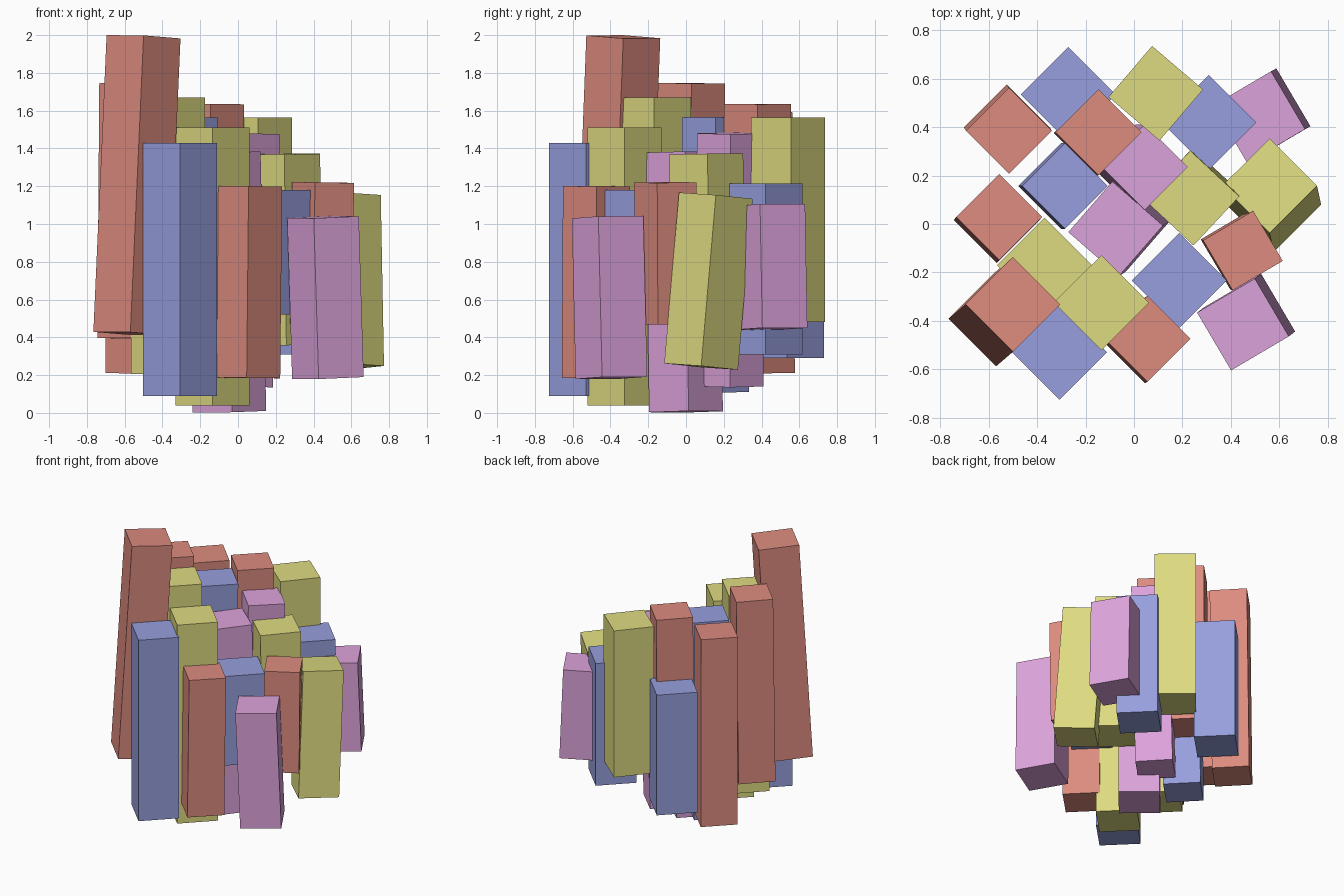
import bpy, bmesh, math
from mathutils import Vector, Matrix

if "Cube" in bpy.data.objects:
    bpy.data.objects.remove(bpy.data.objects["Cube"])

# Four flat colours
COLOURS = {
    "red": (0.723, 0.262, 0.212, 1),
    "yellow": (0.730, 0.708, 0.216, 1),
    "purple": (0.716, 0.366, 0.708, 1),
    "blue": (0.309, 0.347, 0.730, 1),
}
MATS = {}
for cname, col in COLOURS.items():
    MATS[cname] = bpy.data.materials.new(cname)
    MATS[cname].diffuse_color = col


def column(name, colour, top, z0, side, lean=(0, 0), turn=45):
    """Square column ending at point top, its foot shifted sideways by lean."""
    top = Vector(top)
    foot = Vector((top.x + lean[0], top.y + lean[1], z0))
    axis = top - foot
    rot = Vector((0, 0, 1)).rotation_difference(axis).to_matrix().to_4x4()
    mat = (Matrix.Translation((top + foot) / 2) @ rot
           @ Matrix.Rotation(math.radians(turn), 4, "Z")
           @ Matrix.Diagonal((side, side, axis.length, 1)))
    bm = bmesh.new()
    bmesh.ops.create_cube(bm, size=1, matrix=mat)
    mesh = bpy.data.meshes.new(name)
    bm.to_mesh(mesh)
    bm.free()
    mesh.materials.append(MATS[colour])
    bpy.context.collection.objects.link(bpy.data.objects.new(name, mesh))


L, S = 0.277, 0.251   # wide and narrow column widths

# Back row
column("back_left_column", "blue", (-0.272, 0.535, 1.18), 0.29, L)
column("back_middle_column", "yellow", (0.09, 0.54, 1.565), 0.48, L, turn=49.5)
column("back_right_column", "blue", (0.309, 0.42, 1.215), 0.31, L)
column("back_corner_column", "purple", (0.517, 0.441, 1.10), 0.445, L, (0.022, 0.012), 30.5)
column("left_back_column", "red", (-0.517, 0.385, 1.59), 0.21, S, (-0.008, 0.014))
column("inner_back_column", "red", (-0.146, 0.379, 1.635), 0.46, S, (-0.008, -0.004))

# Middle cluster
column("core_back_column", "purple", (0.045, 0.235, 1.48), 0.14, S, (-0.038, -0.002))
column("core_left_column", "blue", (-0.285, 0.157, 1.565), 0.11, S, (-0.016, 0))
column("core_column", "purple", (-0.076, -0.02, 1.38), 0.006, L, (0.03, 0.02), 49)
column("core_right_column", "yellow", (0.239, 0.107, 1.37), 0.36, L, (0.01, 0.012), 47)
column("right_column", "yellow", (0.56, 0.158, 1.15), 0.245, L, (0.017, -0.078))
column("left_column", "red", (-0.557, 0.029, 1.745), 0.395, S, (-0.01, -0.013))
column("left_inner_column", "yellow", (-0.37, -0.17, 1.67), 0.205, L)

# Front row
column("tallest_column", "red", (-0.50, -0.332, 1.991), 0.42, L, (-0.07, -0.06))
column("front_left_column", "blue", (-0.307, -0.53, 1.43), 0.09, L)
column("front_inner_column", "yellow", (-0.134, -0.325, 1.51), 0.04, L)
column("front_middle_column", "red", (0.056, -0.474, 1.20), 0.185, S, (-0.01, -0.006))
column("front_core_column", "blue", (0.187, -0.233, 1.18), 0.52, L)
column("right_inner_column", "red", (0.45, -0.11, 1.22), 0.47, 0.24, (-0.01, 0.004), 30.5)
column("front_right_column", "purple", (0.45, -0.415, 1.036), 0.185, L, (0.026, 0.02), 30.5)

for m in bpy.data.materials:
    if m.users and not m.is_grease_pencil:
        m.use_nodes = True
        m.node_tree.nodes["Principled BSDF"].inputs["Base Color"].default_value = m.diffuse_color
